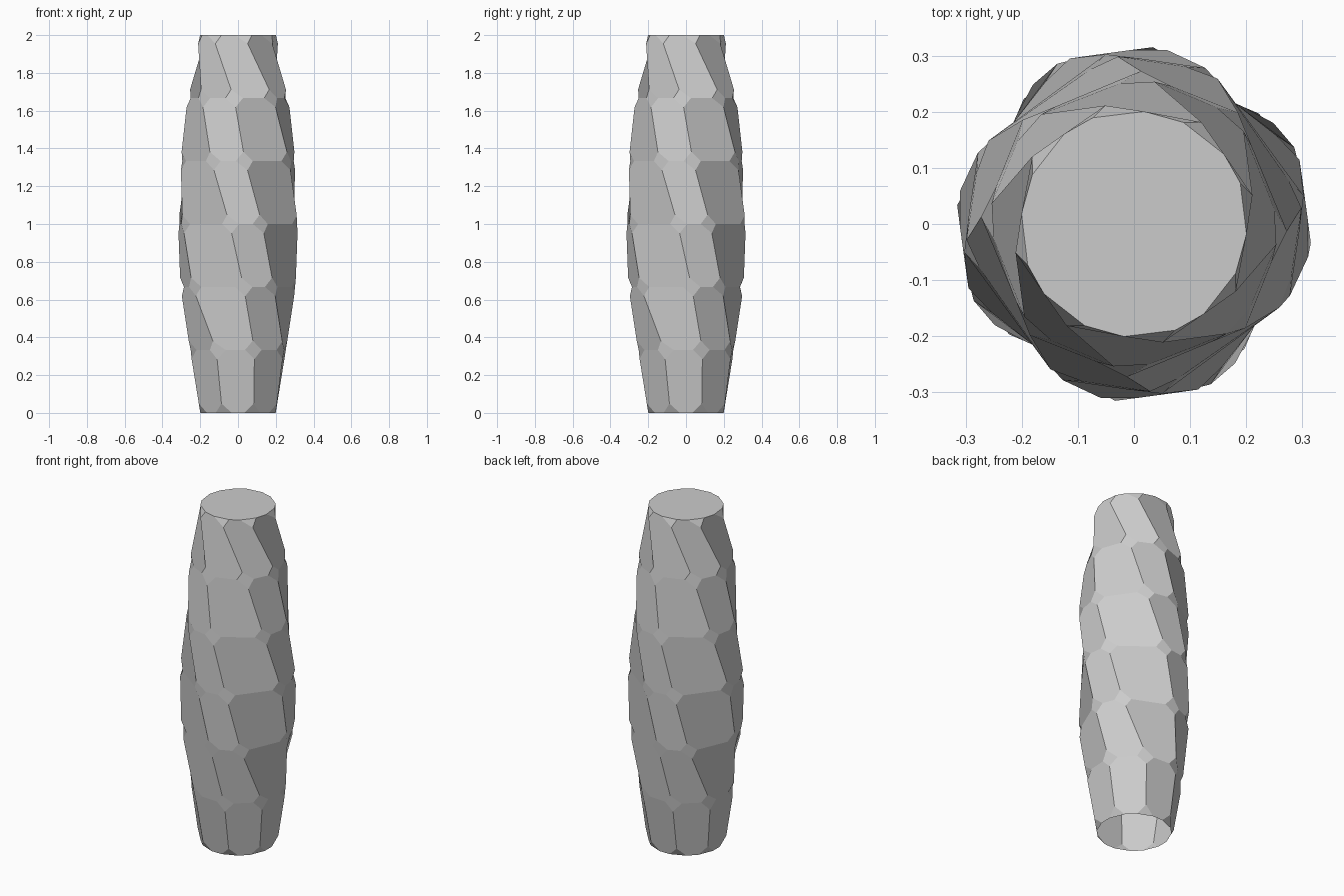
import bpy, bmesh
from math import sin, cos, pi, radians

cube = bpy.data.objects.get("Cube")
if cube:
    bpy.data.objects.remove(cube, do_unlink=True)

# Material
grey = bpy.data.materials.new("light_grey")
grey.use_nodes = True
colour = (0.6, 0.6, 0.6, 1)
grey.diffuse_color = colour
grey.node_tree.nodes["Principled BSDF"].inputs["Base Color"].default_value = colour

# Twist of the two alternating sets of ribs at each level, in degrees
LEVELS = [(22.5, 67.5), (19, 64.5), (5.6, 38.2), (-8, 23.5),
          (-27.5, 7), (-46, -4.5), (-82, -39)]
HEIGHT = 2.0

bm = bmesh.new()

# Bulging rings of eight corners, open at the bottom
rings = []
for i, pair in enumerate(LEVELS):
    t = i / (len(LEVELS) - 1)
    radius = 0.216 + 0.104 * sin(pi * t)
    ring = []
    for quarter in range(4):
        for angle in pair:
            a = radians(angle + 90 * quarter)
            ring.append(bm.verts.new((radius * cos(a), radius * sin(a), HEIGHT * t)))
    rings.append(ring)

# Twisted wall panels
for low, high in zip(rings, rings[1:]):
    for j in range(8):
        k = (j + 1) % 8
        bm.faces.new((low[j], low[k], high[k], high[j]))

# Flat lid
bm.faces.new(rings[-1])

# Cut every corner into a small diamond facet
bmesh.ops.bevel(bm, geom=bm.verts[:], offset=0.05, offset_type='OFFSET',
                segments=1, profile=0.5, affect='VERTICES', clamp_overlap=True)
bm.normal_update()

mesh = bpy.data.meshes.new("twisted_vase")
bm.to_mesh(mesh)
bm.free()
mesh.materials.append(grey)
vase = bpy.data.objects.new("twisted_vase", mesh)
bpy.context.collection.objects.link(vase)
